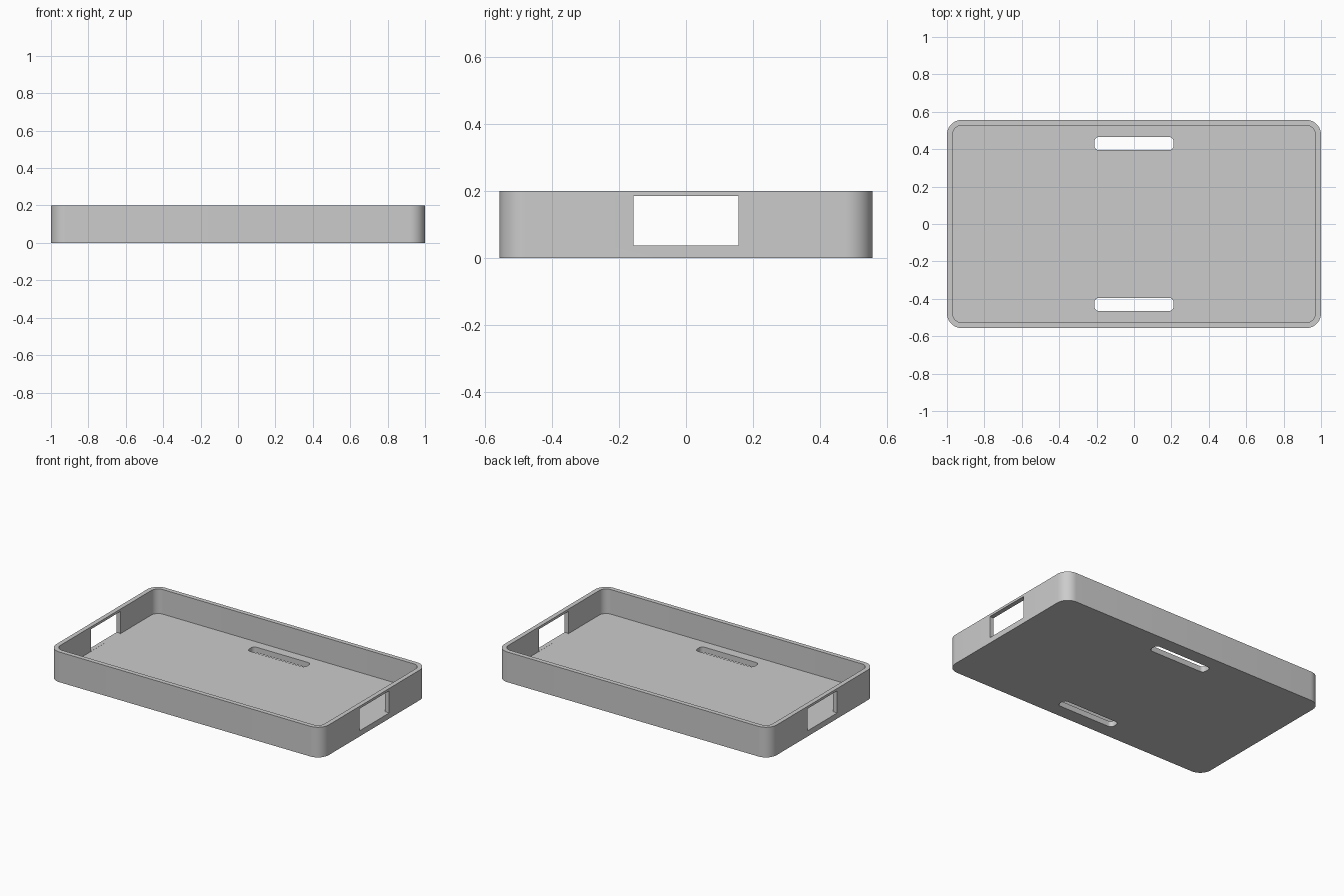
import bpy
import bmesh
from math import cos, sin, pi, radians

if "Cube" in bpy.data.objects:
    bpy.data.objects.remove(bpy.data.objects["Cube"])

LENGTH, WIDTH, HEIGHT = 2.0, 1.114, 0.2
WALL, FLOOR, RADIUS = 0.03, 0.037, 0.08

grey = bpy.data.materials.new("plain grey")
grey.use_nodes = True
colour = (0.6, 0.6, 0.6, 1)
grey.diffuse_color = colour
grey.node_tree.nodes["Principled BSDF"].inputs["Base Color"].default_value = colour


def rounded_block(name, size, radius, z0, z1, centre=(0, 0), steps=12):
    """Upright prism with a rounded rectangle outline."""
    bm = bmesh.new()
    hx, hy = size[0] / 2 - radius, size[1] / 2 - radius
    outline = []
    for i, (sx, sy) in enumerate([(1, 1), (-1, 1), (-1, -1), (1, -1)]):
        for k in range(steps + 1 if radius else 1):
            a = (i + k / steps) * pi / 2
            outline.append(bm.verts.new((centre[0] + sx * hx + radius * cos(a),
                                         centre[1] + sy * hy + radius * sin(a), z0)))
    base = bm.faces.new(outline)
    top = bmesh.ops.extrude_face_region(bm, geom=[base])["geom"]
    bmesh.ops.translate(bm, vec=(0, 0, z1 - z0),
                        verts=[v for v in top if isinstance(v, bmesh.types.BMVert)])
    bmesh.ops.recalc_face_normals(bm, faces=bm.faces)
    mesh = bpy.data.meshes.new(name)
    bm.to_mesh(mesh)
    bm.free()
    mesh.materials.append(grey)
    obj = bpy.data.objects.new(name, mesh)
    bpy.context.collection.objects.link(obj)
    return obj


# Solid tray body
tray = rounded_block("tray", (LENGTH, WIDTH), RADIUS, 0, HEIGHT)

# Hollow inside, open at the top
cutters = [rounded_block("cavity_cutter", (LENGTH - 2 * WALL, WIDTH - 2 * WALL),
                         RADIUS - WALL, FLOOR, HEIGHT + 0.1)]

# Window in each end wall, level with the floor; long slot near each side
for side in (-1, 1):
    cutters.append(rounded_block("window_cutter", (0.2, 0.313), 0,
                                 FLOOR + 0.0003, 0.184, (side, 0)))
    cutters.append(rounded_block("slot_cutter", (0.424, 0.07), 0.025,
                                 -0.1, 0.1, (0, side * 0.43)))

bpy.ops.object.select_all(action="DESELECT")
bpy.context.view_layer.objects.active = tray
tray.select_set(True)
for cutter in cutters:
    cutter.hide_render = True
    cut = tray.modifiers.new(cutter.name, "BOOLEAN")
    cut.operation = "DIFFERENCE"
    cut.solver = "EXACT"
    cut.object = cutter
    bpy.ops.object.modifier_apply(modifier=cut.name)
    bpy.data.objects.remove(cutter)

bpy.ops.object.shade_smooth_by_angle(angle=radians(30))
